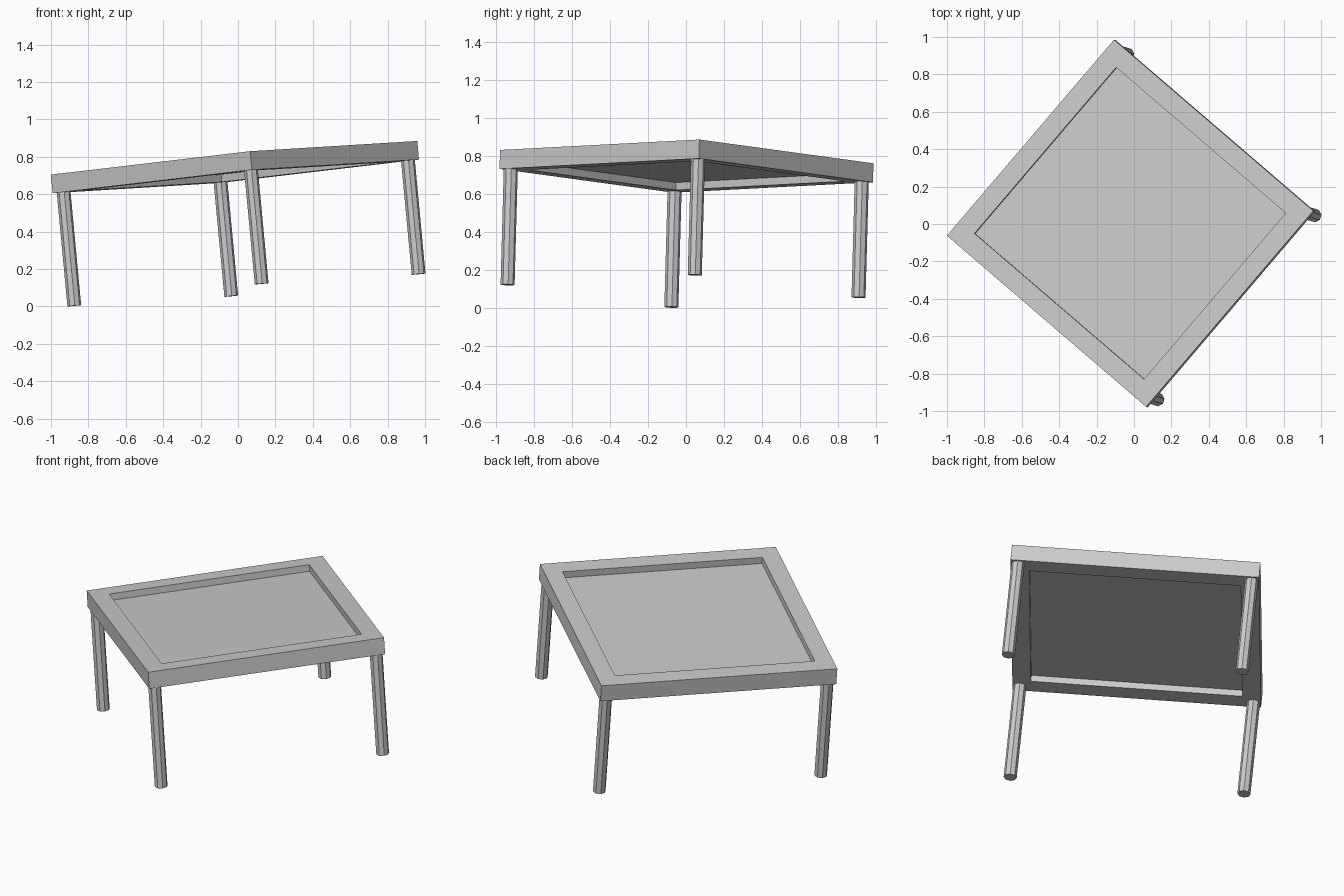
import bpy, bmesh
from mathutils import Vector, Matrix

if "Cube" in bpy.data.objects:
    bpy.data.objects.remove(bpy.data.objects["Cube"])

# Tilted local frame of the table: origin at the centre of the top surface
ux = Vector((1.065, -0.915, 0.125)).normalized()
n = ux.cross(Vector((0.895, 1.045, 0.055))).normalized()
vy = n.cross(ux)
TILT = Matrix.Translation((-0.021, 0.004, 0.795)) @ Matrix((ux, vy, n)).transposed().to_4x4()

HX, HY = 0.705, 0.689      # half size of the top
RIM, THICK = 0.105, 0.10   # rim width and thickness
LEG_R, LEG_LEN, INSET = 0.037, 0.61, 0.042


def finish(name, bm):
    bmesh.ops.recalc_face_normals(bm, faces=bm.faces[:])
    mesh = bpy.data.meshes.new(name)
    bm.to_mesh(mesh)
    bm.free()
    obj = bpy.data.objects.new(name, mesh)
    obj.matrix_world = TILT
    bpy.context.collection.objects.link(obj)


# Rim: four-sided rectangular ring, mitred at the corners
bm = bmesh.new()
corners = [(-1, -1), (1, -1), (1, 1), (-1, 1)]
section = [(0, 0), (RIM, 0), (RIM, -THICK), (0, -THICK)]
rings = [[bm.verts.new((sx * (HX - d), sy * (HY - d), z)) for d, z in section]
         for sx, sy in corners]
for i in range(4):
    a, b = rings[i], rings[(i + 1) % 4]
    for j in range(4):
        k = (j + 1) % 4
        bm.faces.new((a[j], b[j], b[k], a[k]))
finish("table_rim", bm)

# Recessed centre panel
bm = bmesh.new()
bmesh.ops.create_cube(bm, size=1, matrix=Matrix.Translation((0, 0, -0.05)) @
                      Matrix.Diagonal((2 * (HX - RIM), 2 * (HY - RIM), 0.02, 1)))
finish("centre_panel", bm)

# Four eight-sided legs below the rim corners
names = ["left_leg", "front_leg", "right_leg", "back_leg"]
for name, (sx, sy) in zip(names, corners):
    bm = bmesh.new()
    pos = (sx * (HX - INSET), sy * (HY - INSET), -THICK - LEG_LEN / 2)
    bmesh.ops.create_cone(bm, cap_ends=True, segments=8, radius1=LEG_R, radius2=LEG_R,
                          depth=LEG_LEN, matrix=Matrix.Translation(pos))
    finish(name, bm)
